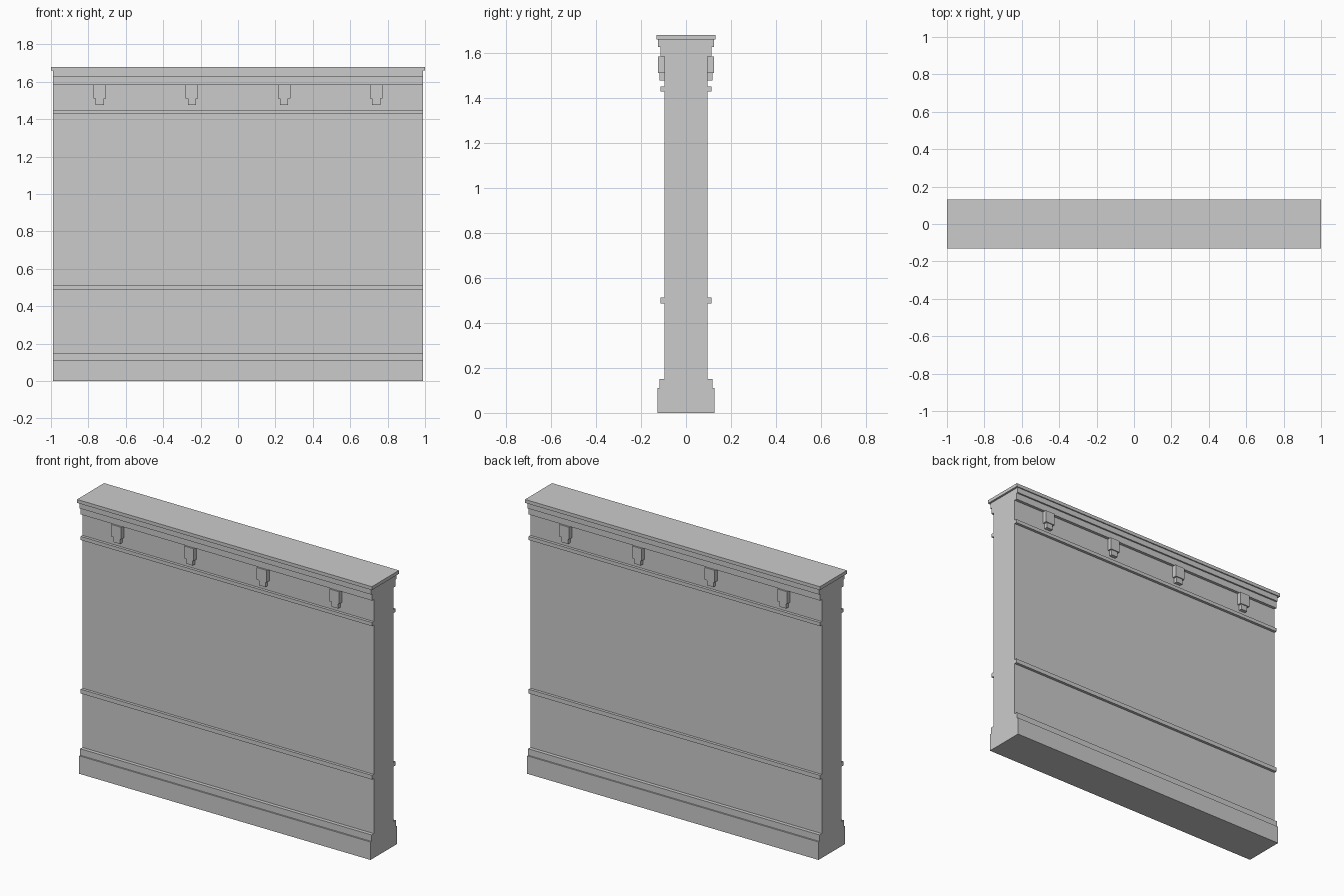
import bpy, bmesh

if "Cube" in bpy.data.objects:
    bpy.data.objects.remove(bpy.data.objects["Cube"])

HALF_LEN = 0.988   # half length of the wall
WALL = 0.096       # half thickness of the plain wall


def finish(name, bm):
    bmesh.ops.recalc_face_normals(bm, faces=bm.faces)
    mesh = bpy.data.meshes.new(name)
    bm.to_mesh(mesh)
    bm.free()
    obj = bpy.data.objects.new(name, mesh)
    bpy.context.collection.objects.link(obj)
    return obj


def add_box(bm, x0, x1, y0, y1, z0, z1):
    ret = bmesh.ops.create_cube(bm, size=1)
    for v in ret["verts"]:
        v.co.x = x1 if v.co.x > 0 else x0
        v.co.y = y1 if v.co.y > 0 else y0
        v.co.z = z1 if v.co.z > 0 else z0


# Wall with plinth, rails and cornice: (half depth, bottom, top) of each band
bands = [
    (0.127, 0.0, 0.11),     # plinth
    (0.118, 0.11, 0.15),    # plinth step
    (WALL, 0.15, 0.487),
    (0.113, 0.487, 0.513),  # middle rail
    (WALL, 0.513, 1.428),
    (0.113, 1.428, 1.45),   # upper rail
    (WALL, 1.45, 1.585),    # frieze
    (0.114, 1.585, 1.626),  # lower cornice
    (0.124, 1.626, 1.659),  # upper cornice
]
half = [(y, z) for y, lo, hi in bands for z in (lo, hi)]
outline = half + [(-y, z) for y, z in reversed(half)]

bm = bmesh.new()
face = bm.faces.new([bm.verts.new((-HALF_LEN, y, z)) for y, z in outline])
side = bmesh.ops.extrude_face_region(bm, geom=[face], use_keep_orig=True)
moved = [g for g in side["geom"] if isinstance(g, bmesh.types.BMVert)]
bmesh.ops.translate(bm, verts=moved, vec=(2 * HALF_LEN, 0, 0))
finish("wall_body", bm)

# Overhanging cap slab
bm = bmesh.new()
add_box(bm, -1, 1, -0.131, 0.131, 1.659, 1.68)
finish("top_cap", bm)

# Stepped brackets under the cornice, mirrored to the back
for i in range(4):
    x = (i - 1.5) * 0.493
    bm = bmesh.new()
    add_box(bm, x - 0.033, x + 0.033, -0.124, -WALL, 1.51, 1.585)
    add_box(bm, x - 0.022, x + 0.022, -0.118, -WALL, 1.477, 1.51)
    bracket = finish(f"bracket_{i + 1}", bm)
    mirror = bracket.modifiers.new("mirror_to_back", "MIRROR")
    mirror.use_axis = (False, True, False)
